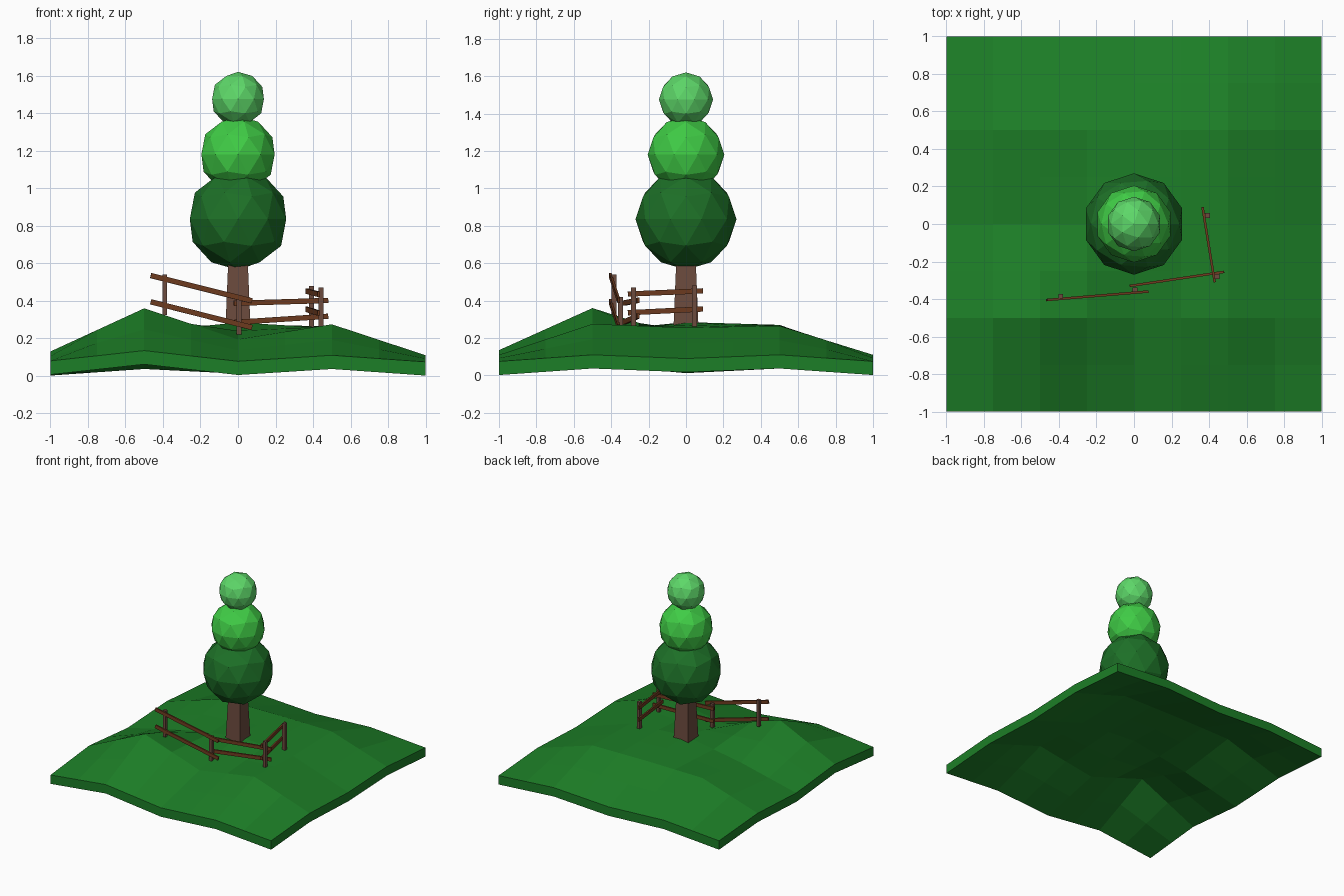
import bpy, bmesh
from mathutils import Vector, Matrix

if "Cube" in bpy.data.objects:
    bpy.data.objects.remove(bpy.data.objects["Cube"])


def material(name, rgb):
    m = bpy.data.materials.new(name)
    m.diffuse_color = (*rgb, 1)
    m.use_nodes = True
    m.node_tree.nodes["Principled BSDF"].inputs["Base Color"].default_value = m.diffuse_color
    return m


GRASS = material("grass", (0.012, 0.21, 0.02))
DARK = material("dark_leaf", (0.012, 0.16, 0.02))
MID = material("mid_leaf", (0.05, 0.60, 0.06))
LIGHT = material("light_leaf", (0.11, 0.68, 0.14))
BARK = material("bark", (0.15, 0.07, 0.048))
RAIL = material("rail_wood", (0.16, 0.045, 0.014))


def make(name, bm, mat):
    bmesh.ops.recalc_face_normals(bm, faces=bm.faces)
    me = bpy.data.meshes.new(name)
    bm.to_mesh(me)
    bm.free()
    me.materials.append(mat)
    ob = bpy.data.objects.new(name, me)
    bpy.context.collection.objects.link(ob)
    return ob


# Hill: coarse heights, rows from y=-1 to y=1, filled in to an 8 x 8 grid
HEIGHTS = [(.08, .135, .078, .11, .075),
           (.13, .36, .195, .275, .11),
           (.085, .20, .285, .255, .09),
           (.11, .265, .27, .265, .11),
           (.075, .11, .085, .11, .075)]


def height(x, y):
    u, v = (x + 1) * 2, (y + 1) * 2
    i, j = min(int(u), 3), min(int(v), 3)
    fu, fv = u - i, v - j
    a = HEIGHTS[j][i] * (1 - fu) + HEIGHTS[j][i + 1] * fu
    b = HEIGHTS[j + 1][i] * (1 - fu) + HEIGHTS[j + 1][i + 1] * fu
    return a * (1 - fv) + b * fv


bm = bmesh.new()
bmesh.ops.create_grid(bm, x_segments=8, y_segments=8, size=1)
for v in bm.verts:
    v.co.z = height(v.co.x, v.co.y)
top = bm.faces[:]
base = bmesh.ops.extrude_face_region(bm, geom=top, use_keep_orig=True)
for v in base["geom"]:
    if isinstance(v, bmesh.types.BMVert):
        v.co.z -= 0.073
make("hill", bm, GRASS)

# Foliage balls
for name, z, r, mat in (("lower_foliage", .835, .27, DARK),
                        ("middle_foliage", 1.18, .205, MID),
                        ("top_foliage", 1.475, .145, LIGHT)):
    bm = bmesh.new()
    bmesh.ops.create_icosphere(bm, subdivisions=2, radius=r,
                               matrix=Matrix.Translation((0, 0, z)))
    make(name, bm, mat)

# Tapered square trunk
bm = bmesh.new()
bmesh.ops.create_cube(bm, size=1)
for v in bm.verts:
    w = .10 if v.co.z > 0 else .135
    v.co = (v.co.x * w, v.co.y * w, .66 if v.co.z > 0 else .24)
make("trunk", bm, BARK)


# Fence
def rail(name, a, b):
    a, b = Vector(a), Vector(b)
    along = (b - a).normalized()
    side = Vector((0, 0, 1)).cross(along).normalized()
    up = along.cross(side)
    bm = bmesh.new()
    bmesh.ops.create_cube(bm, size=1)
    for v in bm.verts:
        c = v.co.copy()
        v.co = (a + b) / 2 + along * c.x * (b - a).length + side * c.y * .013 + up * c.z * .028
    make(name, bm, RAIL)


POSTS = [(-.39, -.385, .325, .54), (.005, -.35, .22, .42),
         (.443, -.28, .26, .47), (.392, .045, .26, .48)]
for n, (x, y, z0, z1) in enumerate(POSTS, 1):
    bm = bmesh.new()
    bmesh.ops.create_cube(bm, size=1)
    for v in bm.verts:
        v.co = (x + v.co.x * .026, y + v.co.y * .026, z1 if v.co.z > 0 else z0)
    make(f"fence_post_{n}", bm, BARK)

# Each run: start xy, end xy, then (start z, end z) of upper and lower rail
RUNS = [((-.465, -.405), (.075, -.36), (.535, .40), (.395, .258)),
        ((-.022, -.33), (.48, -.255), (.387, .402), (.285, .318)),
        ((.43, -.31), (.365, .09), (.435, .452), (.335, .355))]
for n, (a, b, upper, lower) in enumerate(RUNS, 1):
    rail(f"upper_rail_{n}", (*a, upper[0]), (*b, upper[1]))
    rail(f"lower_rail_{n}", (*a, lower[0]), (*b, lower[1]))
